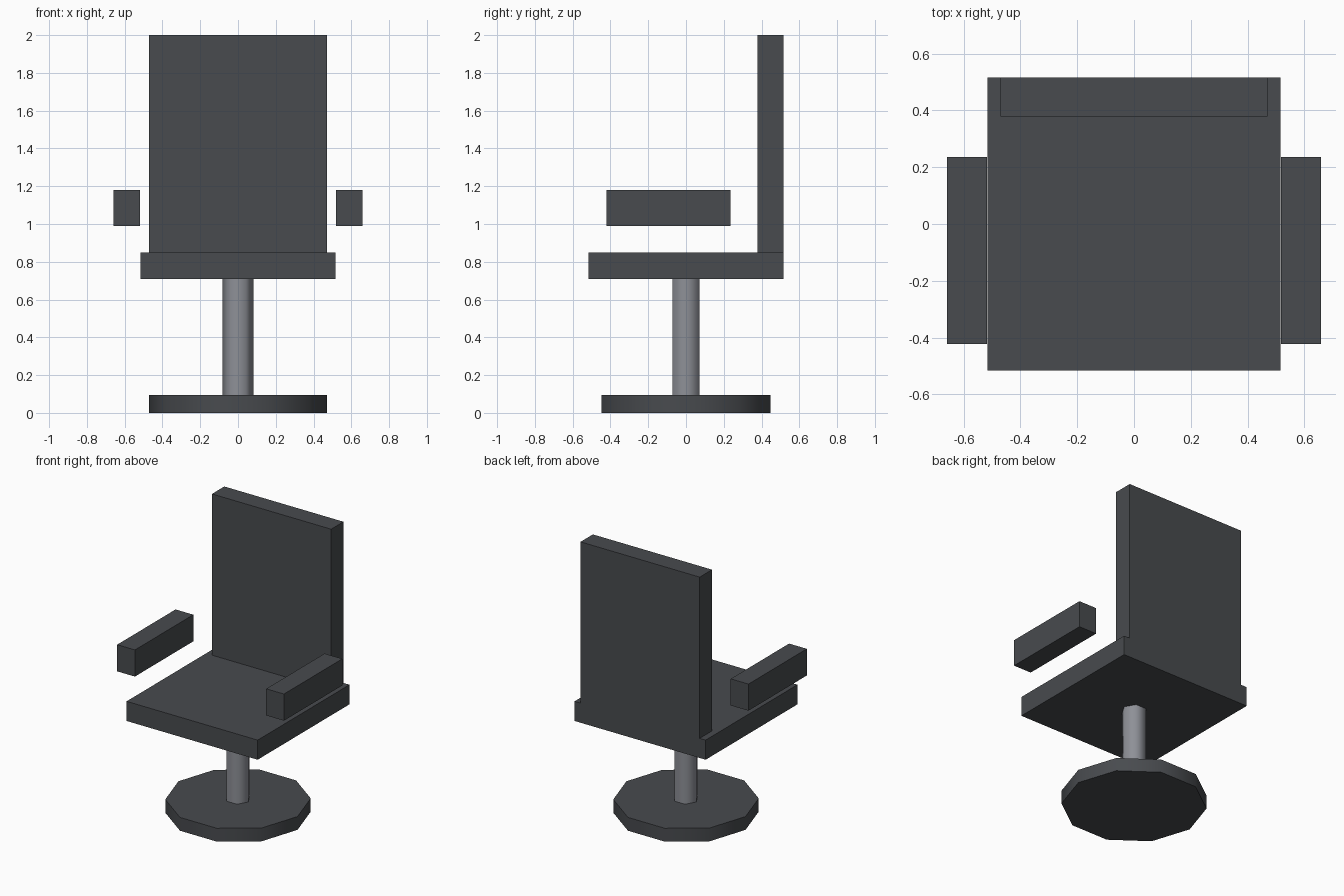
import bpy
import math

if "Cube" in bpy.data.objects:
    bpy.data.objects.remove(bpy.data.objects["Cube"])


def material(name, rgb):
    m = bpy.data.materials.new(name)
    m.diffuse_color = (*rgb, 1)
    m.use_nodes = True
    m.node_tree.nodes["Principled BSDF"].inputs["Base Color"].default_value = m.diffuse_color
    return m


charcoal = material("charcoal", (0.065, 0.07, 0.077))
steel = material("steel_grey", (0.27, 0.28, 0.31))


def box(name, x, y, z, mat):
    """Box from (min, max) ranges on each axis."""
    bpy.ops.mesh.primitive_cube_add(size=1, location=[sum(r) / 2 for r in (x, y, z)])
    ob = bpy.context.object
    ob.name = name
    ob.scale = [r[1] - r[0] for r in (x, y, z)]
    bpy.ops.object.transform_apply(location=False, rotation=False, scale=True)
    ob.data.materials.append(mat)
    return ob


def prism(name, sides, radius, z, mat):
    """Upright prism with a corner on the x axis, smooth around its side."""
    bpy.ops.mesh.primitive_cylinder_add(
        vertices=sides, radius=radius, depth=z[1] - z[0],
        location=(0, 0, sum(z) / 2), rotation=(0, 0, math.pi / 2))
    ob = bpy.context.object
    ob.name = name
    bpy.ops.object.transform_apply(location=False, rotation=True, scale=False)
    ob.data.materials.append(mat)
    bpy.ops.object.shade_smooth_by_angle(angle=math.radians(65))
    return ob


# Pedestal
prism("base", 10, 0.47, (0, 0.095), charcoal)
prism("column", 6, 0.082, (0.095, 0.71), steel)

# Seat and backrest
box("seat", (-0.517, 0.517), (-0.517, 0.517), (0.71, 0.85), charcoal)
box("backrest", (-0.47, 0.47), (0.378, 0.517), (0.85, 2.0), charcoal)

# Floating armrests
for side, name in ((-1, "left_armrest"), (1, "right_armrest")):
    box(name, sorted((side * 0.518, side * 0.658)), (-0.422, 0.236), (0.99, 1.18), charcoal)
